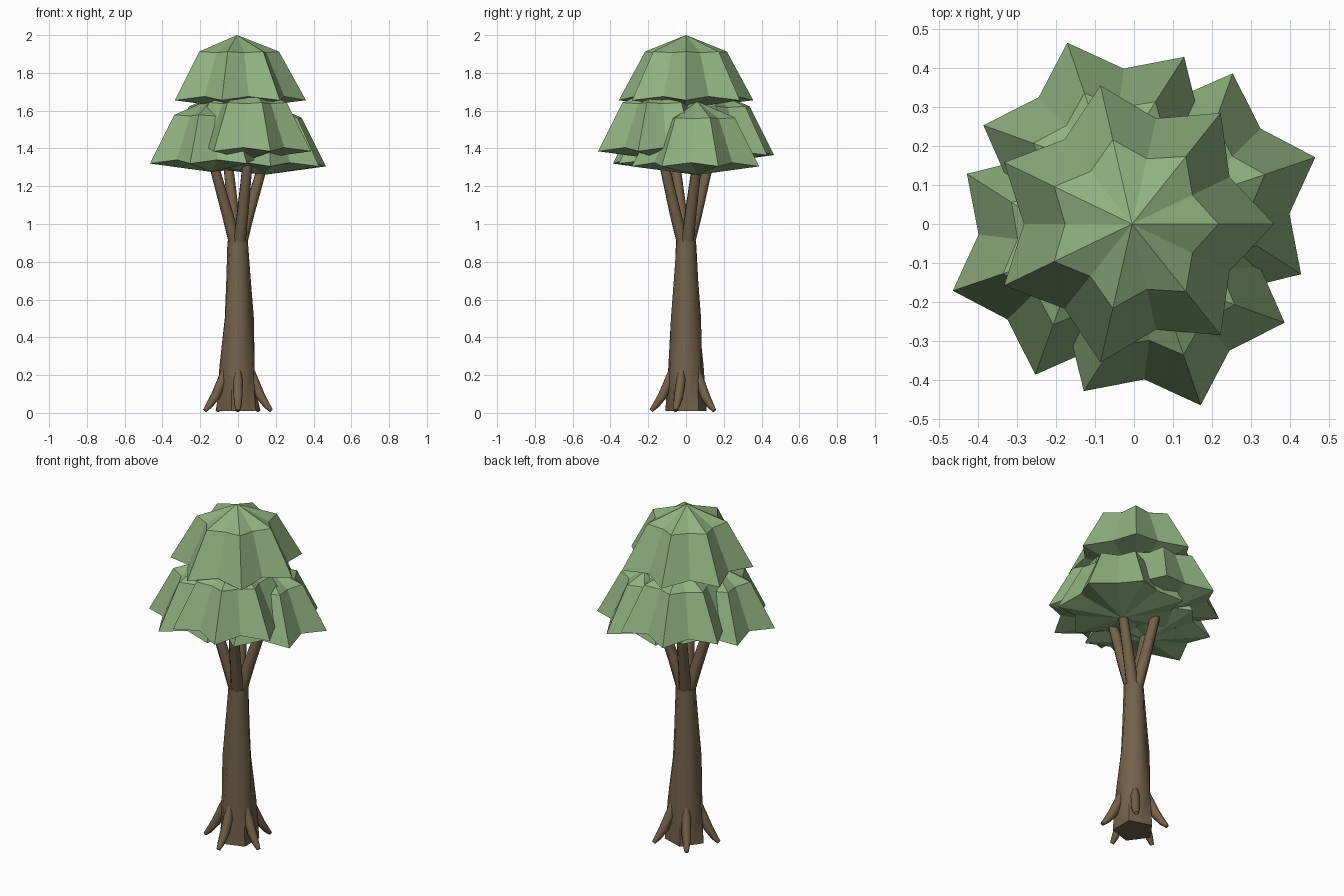
import bpy, bmesh, math
from mathutils import Vector

if "Cube" in bpy.data.objects:
    bpy.data.objects.remove(bpy.data.objects["Cube"])


def material(name, rgb):
    m = bpy.data.materials.new(name)
    m.diffuse_color = (*rgb, 1)
    m.use_nodes = True
    m.node_tree.nodes["Principled BSDF"].inputs["Base Color"].default_value = m.diffuse_color
    return m


BARK = material("bark brown", (0.175, 0.12, 0.068))
LEAF = material("leaf green", (0.28, 0.44, 0.215))


def loft(name, rings, mat, smooth, start=None, end=None):
    """Skin rings of points; close each end with a face, or a fan to a point."""
    bm = bmesh.new()
    loops = [[bm.verts.new(p) for p in r] for r in rings]
    n = len(loops[0])
    for a, b in zip(loops, loops[1:]):
        for i in range(n):
            j = (i + 1) % n
            bm.faces.new((a[i], a[j], b[j], b[i]))
    for loop, tip in ((loops[0], start), (loops[-1], end)):
        if tip is None:
            bm.faces.new(loop)
        else:
            t = bm.verts.new(tip)
            for i in range(n):
                bm.faces.new((loop[i], loop[(i + 1) % n], t))
    bmesh.ops.recalc_face_normals(bm, faces=bm.faces)
    me = bpy.data.meshes.new(name)
    bm.to_mesh(me)
    bm.free()
    me.materials.append(mat)
    ob = bpy.data.objects.new(name, me)
    bpy.context.collection.objects.link(ob)
    if smooth:
        bpy.ops.object.select_all(action='DESELECT')
        ob.select_set(True)
        bpy.context.view_layer.objects.active = ob
        bpy.ops.object.shade_smooth_by_angle(angle=math.radians(50))
    return ob


def star(cx, cy, z_tip, z_valley, r_tip, r_valley, phase, points):
    """Ring that alternates between tips and valleys."""
    ring = []
    for i in range(points * 2):
        a = phase + math.pi * i / points
        r, z = (r_valley, z_valley) if i % 2 else (r_tip, z_tip)
        ring.append((cx + r * math.cos(a), cy + r * math.sin(a), z))
    return ring


def tube(name, path, radii, sides=8):
    """Tapered tube along a path."""
    pts = [Vector(p) for p in path]
    rings = []
    for k, p in enumerate(pts):
        d = (pts[min(k + 1, len(pts) - 1)] - pts[max(k - 1, 0)]).normalized()
        u = d.cross(Vector((0.3, 0.9, 0.1))).normalized()
        v = d.cross(u)
        rings.append([p + radii[k] * (u * math.cos(t) + v * math.sin(t))
                      for t in (2 * math.pi * i / sides for i in range(sides))])
    return loft(name, rings, BARK, True)


def clump(name, cx, cy, z, s, phase):
    """Seven-pointed leaf clump; z is the height of its rim tips."""
    rings = [star(cx, cy, z, z + 0.02, 0.365 * s, 0.278 * s, phase, 7),
             star(cx, cy, z + 0.258, z + 0.252, 0.222 * s, 0.172 * s, phase, 7)]
    loft(name, rings, LEAF, False,
         start=(cx, cy, z - 0.045), end=(cx, cy, z + 0.345))


# Trunk: five-cornered base that turns half a step as it rises
trunk = [(0.01, 0.115, 0.093), (0.25, 0.098, 0.088), (0.5, 0.070, 0.084),
         (0.7, 0.062, 0.068), (0.91, 0.056, 0.052)]
loft("trunk", [star(0, 0, z, z, a, b, math.pi, 5) for z, a, b in trunk], BARK, True)

# Roots
for k in range(5):
    a = math.radians(-90 + 72 * k)
    path = [(r * math.cos(a), r * math.sin(a), z) for r, z in
            ((0.065, 0.26), (0.09, 0.17), (0.125, 0.09), (0.16, 0.04), (0.185, 0.012))]
    tube(f"root_{k + 1}", path, (0.012, 0.026, 0.026, 0.019, 0.011))

# Branches and the four lower leaf clumps, a quarter turn apart
for k, (side, z) in enumerate((("right", 1.305), ("back", 1.365),
                               ("left", 1.32), ("front", 1.385))):
    a = math.radians(23.5 + 90 * k)
    c, s = math.cos(a), math.sin(a)
    tube(f"{side}_branch", [(r * c, r * s, h) for r, h in
                            ((0.015, 0.89), (0.06, 1.05), (0.148, z + 0.02))],
         (0.034, 0.032, 0.026))
    clump(f"{side}_leaf_clump", 0.148 * c, 0.148 * s, z, 0.955,
          math.radians(18.8 + 90 * k))

# Top leaf clump
clump("top_leaf_clump", -0.005, 0, 1.655, 1.0, 0)
